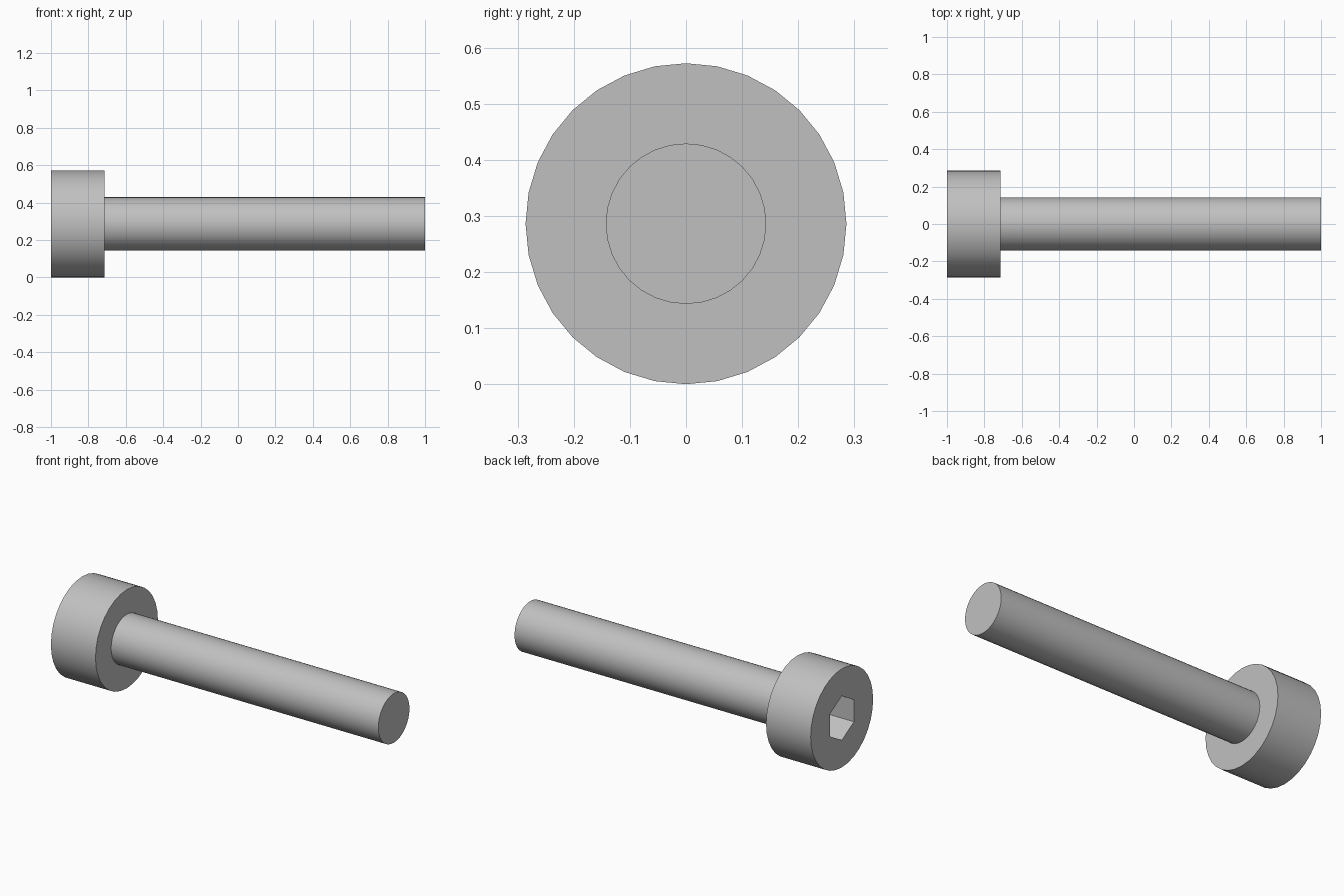
import bpy, bmesh, math
from mathutils import Matrix

default = bpy.data.objects.get("Cube")
if default:
    bpy.data.objects.remove(default, do_unlink=True)

HEAD_R, SHAFT_R, SOCKET_R = 0.286, 0.143, 0.128
HEAD_END, SOCKET_DEPTH = -0.714, 0.17

steel = bpy.data.materials.new("plain steel grey")
steel.use_nodes = True
grey = (0.53, 0.53, 0.53, 1)
steel.diffuse_color = grey
steel.node_tree.nodes["Principled BSDF"].inputs["Base Color"].default_value = grey


def rod(name, radius, x0, x1, sides, twist=0):
    """Closed prism lying along x, at the height of the screw axis."""
    place = (Matrix.Translation(((x0 + x1) / 2, 0, HEAD_R))
             @ Matrix.Rotation(twist, 4, 'X')
             @ Matrix.Rotation(math.pi / 2, 4, 'Y'))
    bm = bmesh.new()
    bmesh.ops.create_cone(bm, cap_ends=True, segments=sides, radius1=radius,
                          radius2=radius, depth=x1 - x0, matrix=place)
    mesh = bpy.data.meshes.new(name)
    bm.to_mesh(mesh)
    bm.free()
    mesh.materials.append(steel)
    obj = bpy.data.objects.new(name, mesh)
    bpy.context.collection.objects.link(obj)
    return obj


def activate(obj):
    bpy.ops.object.select_all(action='DESELECT')
    obj.select_set(True)
    bpy.context.view_layer.objects.active = obj


# Head and shaft
head = rod("screw_head", HEAD_R, -1, HEAD_END, 32)
shaft = rod("screw_shaft", SHAFT_R, HEAD_END - 0.03, 1, 32)

# Hexagonal socket with corners at top and bottom, cut into the head
cutter = rod("socket_cutter", SOCKET_R, -1.1, -1 + SOCKET_DEPTH, 6, math.pi / 2)
cutter.hide_render = True
cut = head.modifiers.new("hex socket", 'BOOLEAN')
cut.operation = 'DIFFERENCE'
cut.solver = 'EXACT'
cut.object = cutter
activate(head)
bpy.ops.object.modifier_apply(modifier=cut.name)
bpy.data.objects.remove(cutter, do_unlink=True)

# Smooth round sides, crisp rims
for part in (head, shaft):
    activate(part)
    bpy.ops.object.shade_smooth_by_angle(angle=math.radians(30))
